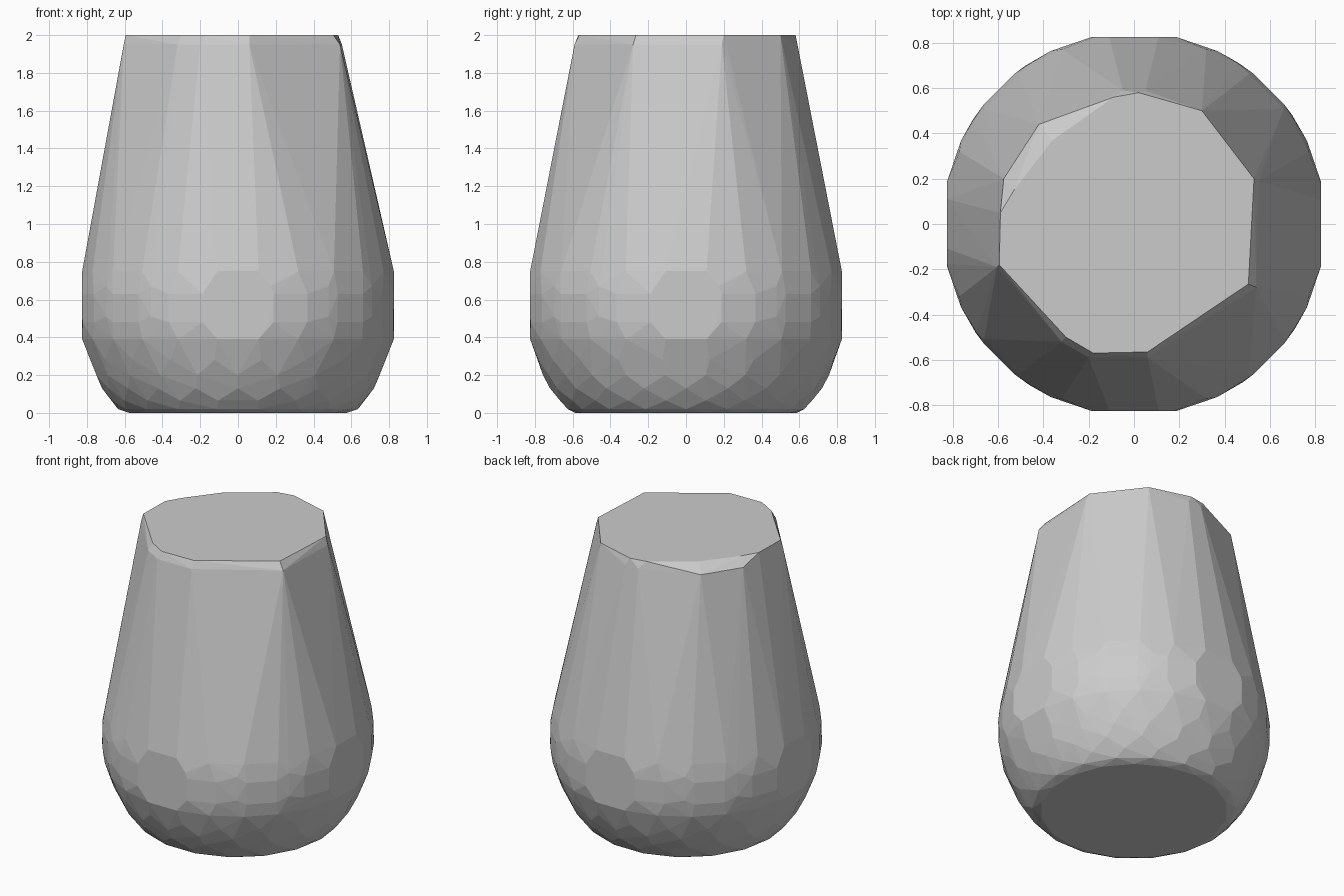
import bpy, bmesh
from math import sin, cos, radians

if "Cube" in bpy.data.objects:
    bpy.data.objects.remove(bpy.data.objects["Cube"])

bm = bmesh.new()

# rounded lower body: staggered rings (height, radius, sides, angle offset), flattened on the four sides
RINGS = [(0.0, 0.585, 18, 10), (0.02, 0.635, 18, 0), (0.065, 0.675, 20, 9),
         (0.13, 0.72, 20, 0), (0.20, 0.757, 22, 8), (0.28, 0.79, 20, 9),
         (0.39, 0.832, 24, 7.5), (0.48, 0.845, 28, 0), (0.51, 0.848, 16, 12),
         (0.63, 0.848, 28, 0), (0.67, 0.845, 16, 12), (0.75, 0.834, 24, 7.5)]
FLAT = 0.825
for z, r, n, off in RINGS:
    for i in range(n):
        a = radians(off + 360 * i / n)
        x = max(-FLAT, min(FLAT, r * cos(a)))
        y = max(-FLAT, min(FLAT, r * sin(a)))
        bm.verts.new((x, y, z))

# irregular faceted rim: outer edge of the chamfer, then the flat top
RIM = [(-.60, .05), (-.575, .20), (-.42, .44), (-.05, .59), (.05, .59), (.30, .51),
       (.55, .19), (.54, -.28), (.06, -.59), (-.20, -.59), (-.32, -.52), (-.605, -.19)]
TOP = [(-.59, .05), (-.53, .15), (-.36, .37), (-.09, .56), (.02, .58), (.30, .50),
       (.53, .20), (.505, -.265), (.06, -.565), (-.18, -.57), (-.30, -.50), (-.595, -.18)]
for outline, z in ((RIM, 1.95), (TOP, 2.0)):
    for x, y in outline:
        bm.verts.new((x, y, z))

# wrap everything in one flat-faced solid
res = bmesh.ops.convex_hull(bm, input=bm.verts[:])
loose = [v for v in bm.verts if not v.link_faces]
bmesh.ops.delete(bm, geom=loose, context='VERTS')
bmesh.ops.dissolve_limit(bm, angle_limit=radians(1), verts=bm.verts[:], edges=bm.edges[:])
bmesh.ops.recalc_face_normals(bm, faces=bm.faces[:])

mesh = bpy.data.meshes.new("tumbler_body")
bm.to_mesh(mesh)
bm.free()
bpy.context.collection.objects.link(bpy.data.objects.new("tumbler_body", mesh))
